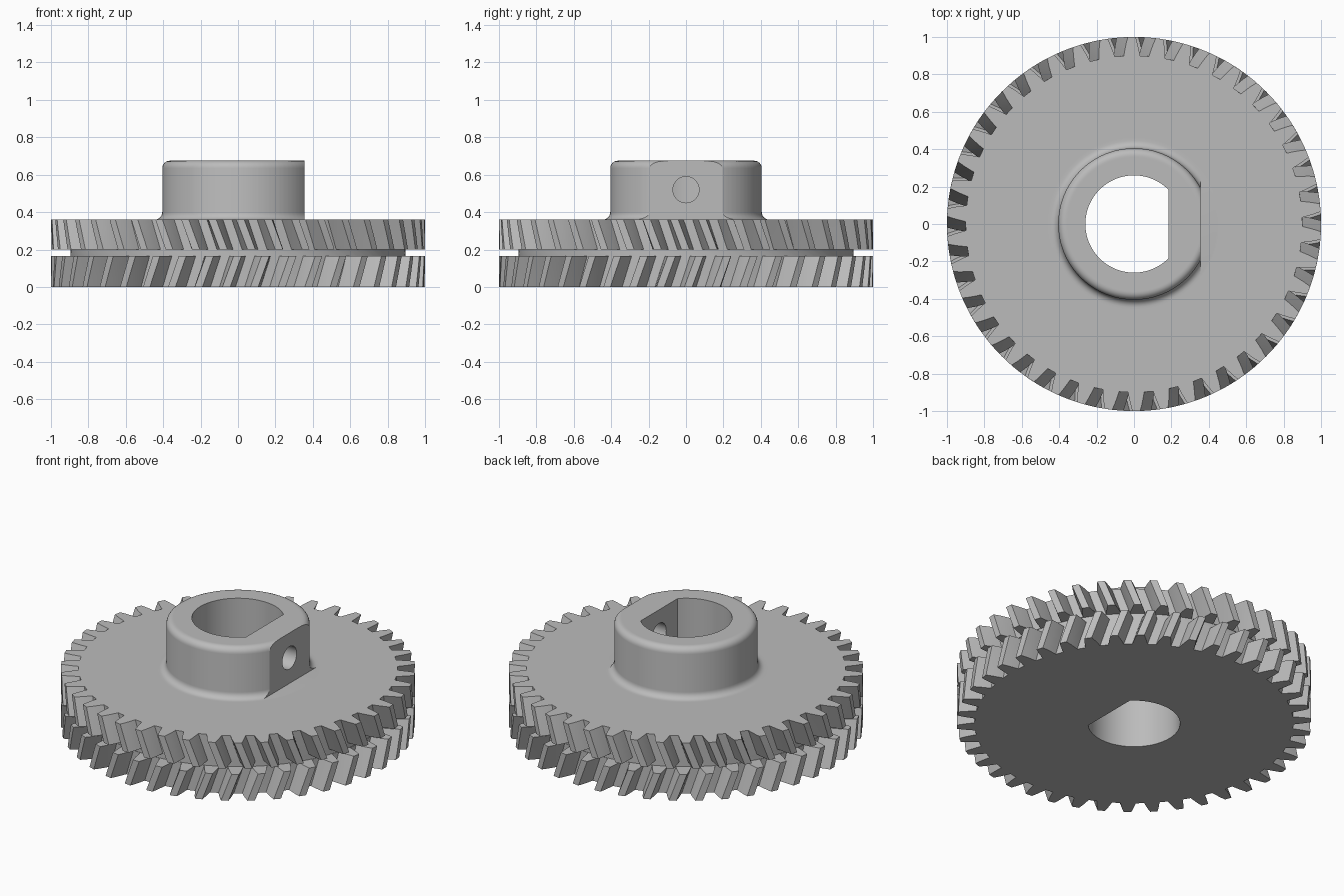
import bpy, bmesh, math
from mathutils import Matrix

if "Cube" in bpy.data.objects:
    bpy.data.objects.remove(bpy.data.objects["Cube"], do_unlink=True)

TEETH = 42
PITCH = 2 * math.pi / TEETH
TWIST = 0.06            # helix rotation across one tooth layer
PHASE = math.radians(0.7)
# one tooth: (fraction of pitch, radius)
TOOTH = [(0.18, 0.9), (0.22, 0.925), (0.28, 0.96), (0.36, 1),
         (0.64, 1), (0.72, 0.96), (0.78, 0.925), (0.82, 0.9)]

grey = bpy.data.materials.new("plain_grey")
grey.use_nodes = True
colour = (0.5, 0.5, 0.5, 1)
grey.diffuse_color = colour
grey.node_tree.nodes["Principled BSDF"].inputs["Base Color"].default_value = colour


def add_object(name, bm):
    bmesh.ops.recalc_face_normals(bm, faces=bm.faces[:])
    mesh = bpy.data.meshes.new(name)
    bm.to_mesh(mesh)
    bm.free()
    mesh.materials.append(grey)
    obj = bpy.data.objects.new(name, mesh)
    bpy.context.collection.objects.link(obj)
    return obj


def ring(bm, z, turn, radius=None):
    """Toothed ring, or a plain circle with matching points."""
    verts = []
    for t in range(TEETH):
        for u, r in TOOTH:
            a = (t + u) * PITCH + PHASE + turn
            r = radius or r
            verts.append(bm.verts.new((r * math.cos(a), r * math.sin(a), z)))
    return verts


# gear body: toothed layers, groove and hub lofted from bottom to top
bm = bmesh.new()
rings = []
STEPS = 4
STAGGER = PITCH / 2
for i in range(STEPS + 1):                       # lower teeth
    f = i / STEPS
    rings.append(ring(bm, 0.165 * f, STAGGER + TWIST * f))
rings.append(ring(bm, 0.165, STAGGER + TWIST, 0.897))   # groove
rings.append(ring(bm, 0.2, TWIST, 0.897))
for i in range(STEPS + 1):                       # upper teeth
    f = i / STEPS
    rings.append(ring(bm, 0.2 + 0.16 * f, TWIST * (1 - f)))

hub = [(0.46, 0.36)]
for i in range(7):                               # base fillet
    a = math.pi / 2 * i / 6
    hub.append((0.445 - 0.04 * math.sin(a), 0.4 - 0.04 * math.cos(a)))
for i in range(7):                               # rounded rim
    a = math.pi / 2 * i / 6
    hub.append((0.365 + 0.04 * math.cos(a), 0.635 + 0.04 * math.sin(a)))
hub.append((0.358, 0.675))
rings += [ring(bm, z, 0, r) for r, z in hub]

for low, high in zip(rings, rings[1:]):
    n = len(low)
    for i in range(n):
        j = (i + 1) % n
        bm.faces.new((low[i], low[j], high[j], high[i]))
bm.faces.new(rings[0][::-1])
bm.faces.new(rings[-1])
gear = add_object("herringbone_gear", bm)

# D-shaped bore cutter
bm = bmesh.new()
half = math.acos(0.185 / 0.26)
points = []
for i in range(73):
    a = half + (2 * math.pi - 2 * half) * i / 72
    points.append(bm.verts.new((0.26 * math.cos(a), 0.26 * math.sin(a), -0.2)))
face = bm.faces.new(points)
top = bmesh.ops.extrude_face_region(bm, geom=[face])["geom"]
bmesh.ops.translate(bm, vec=(0, 0, 1.2),
                    verts=[v for v in top if isinstance(v, bmesh.types.BMVert)])
bore = add_object("bore_cutter", bm)

# flat on the hub side
bm = bmesh.new()
bmesh.ops.create_cube(bm, size=1, matrix=Matrix.Translation((0.555, 0, 0.6605))
                      @ Matrix.Diagonal((0.4, 1, 0.6, 1)))
flat = add_object("flat_cutter", bm)

# set screw hole through the flat
bm = bmesh.new()
bmesh.ops.create_cone(bm, cap_ends=True, segments=48, radius1=0.07, radius2=0.07,
                      depth=0.5, matrix=Matrix.Translation((0.3, 0, 0.52))
                      @ Matrix.Rotation(math.pi / 2, 4, 'Y'))
screw = add_object("screw_hole_cutter", bm)

bpy.ops.object.select_all(action='DESELECT')
bpy.context.view_layer.objects.active = gear
gear.select_set(True)
for cutter in (bore, flat, screw):
    cutter.hide_render = True
    mod = gear.modifiers.new(cutter.name, 'BOOLEAN')
    mod.operation = 'DIFFERENCE'
    mod.solver = 'EXACT'
    mod.object = cutter
    bpy.ops.object.modifier_apply(modifier=mod.name)
    bpy.data.objects.remove(cutter, do_unlink=True)
bpy.ops.object.shade_smooth_by_angle(angle=math.radians(25))
